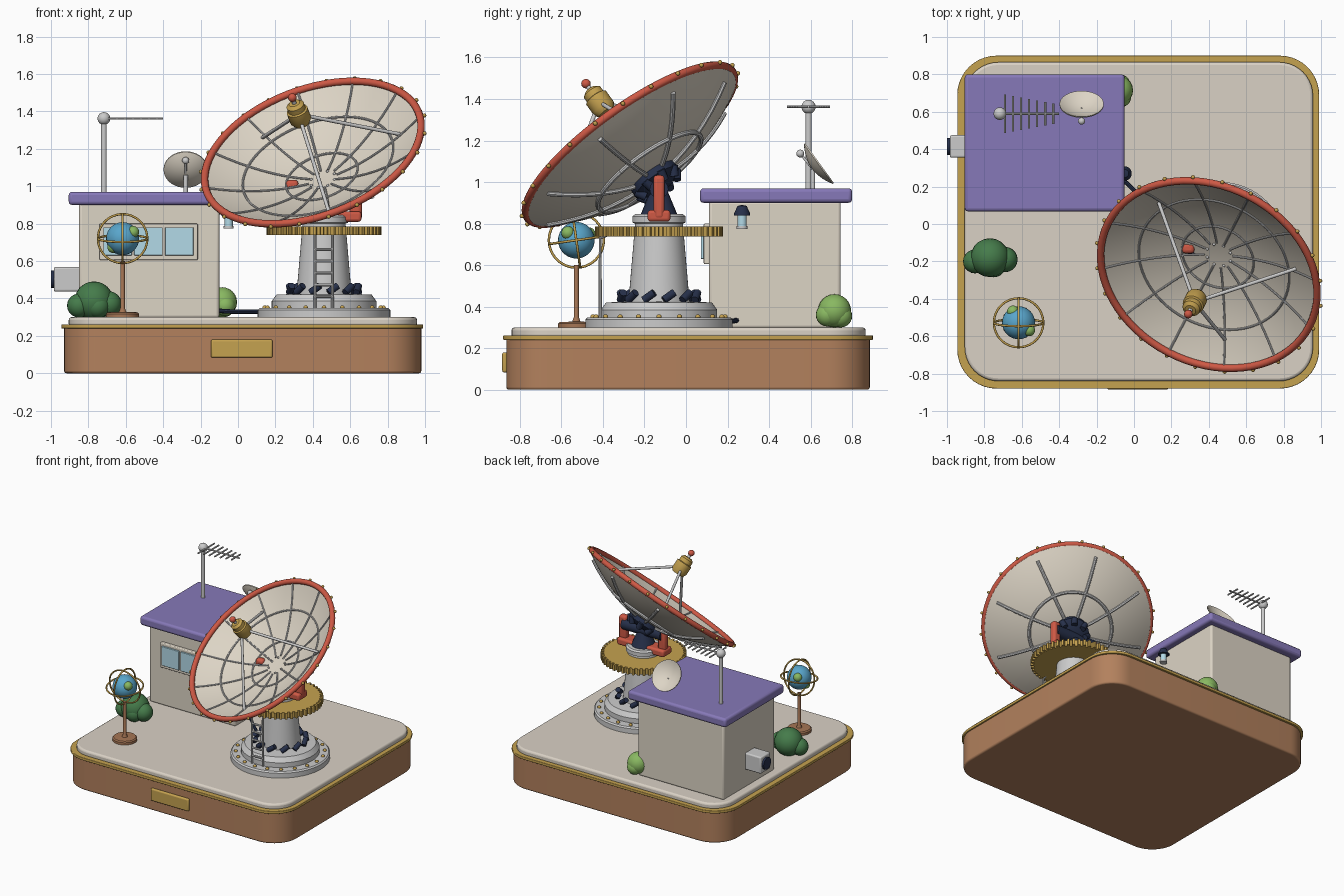
import bpy, bmesh, math
from mathutils import Vector, Matrix
from math import sin, cos, pi, radians

if "Cube" in bpy.data.objects:
    bpy.data.objects.remove(bpy.data.objects["Cube"])

COL = dict(wood=(.45, .22, .11), gold=(.56, .36, .08), cream=(.72, .66, .56), purple=(.24, .19, .48),
           navy=(.02, .03, .07), red=(.62, .10, .06), blue=(.10, .38, .60), glass=(.45, .70, .80),
           green=(.06, .20, .07), lime=(.25, .48, .12), stone=(.70, .64, .56), bronze=(.38, .18, .09))
MATS = {}
for k, c in COL.items():
    MATS[k] = bpy.data.materials.new(k)
    MATS[k].diffuse_color = (*c, 1)


def finish(ob, name, col=None, bevel=0, M=None):
    ob.name = name
    if col:
        ob.data.materials.clear()
        ob.data.materials.append(MATS[col])
    if M is not None:
        ob.matrix_world = M @ ob.matrix_world
    if bevel:
        b = ob.modifiers.new("bevel", 'BEVEL')
        b.width, b.segments, b.limit_method = bevel, 3, 'ANGLE'
    bpy.ops.object.select_all(action='DESELECT')
    ob.select_set(True)
    bpy.context.view_layer.objects.active = ob
    bpy.ops.object.shade_smooth_by_angle(angle=radians(35))
    return ob


def from_bm(bm, name, col, bevel=0, M=None):
    bmesh.ops.recalc_face_normals(bm, faces=bm.faces)
    me = bpy.data.meshes.new(name)
    bm.to_mesh(me)
    bm.free()
    ob = bpy.data.objects.new(name, me)
    bpy.context.collection.objects.link(ob)
    return finish(ob, name, col, bevel, M)


def box(name, x, y, z, col=None, bevel=.01):
    bm = bmesh.new()
    S = Matrix.Diagonal((x[1] - x[0], y[1] - y[0], z[1] - z[0], 1))
    T = Matrix.Translation((sum(x) / 2, sum(y) / 2, sum(z) / 2))
    bmesh.ops.create_cube(bm, size=1, matrix=T @ S)
    return from_bm(bm, name, col, bevel)


def prism(name, pts, z0, z1, col=None, bevel=0):
    bm = bmesh.new()
    f = bm.faces.new([bm.verts.new((*p, z0)) for p in pts])
    r = bmesh.ops.extrude_face_region(bm, geom=[f])
    bmesh.ops.translate(bm, vec=(0, 0, z1 - z0), verts=[v for v in r['geom'] if isinstance(v, bmesh.types.BMVert)])
    return from_bm(bm, name, col, bevel)


def lathe(name, prof, loc=(0, 0, 0), col=None, M=None, seg=48):
    bm = bmesh.new()
    vs = [bm.verts.new((r, 0, z)) for r, z in prof]
    es = [bm.edges.new(p) for p in zip(vs, vs[1:])]
    bmesh.ops.spin(bm, geom=vs + es, cent=(0, 0, 0), axis=(0, 0, 1), angle=2 * pi, steps=seg)
    bmesh.ops.remove_doubles(bm, verts=bm.verts, dist=1e-5)
    return from_bm(bm, name, col, 0, Matrix.Translation(loc) if M is None else M)


def cyl(name, a, b, r, col=None, r2=None, M=None, seg=20):
    a, b = Vector(a), Vector(b)
    bm = bmesh.new()
    T = Matrix.Translation((a + b) / 2) @ (b - a).to_track_quat('Z', 'Y').to_matrix().to_4x4()
    bmesh.ops.create_cone(bm, cap_ends=True, segments=seg, radius1=r, radius2=r if r2 is None else r2,
                          depth=(b - a).length, matrix=T)
    return from_bm(bm, name, col, 0, M)


def balls(name, items, col=None, M=None, u=20, v=12):
    """Several spheres (position, radius) in one object."""
    bm = bmesh.new()
    for p, r in items:
        bmesh.ops.create_uvsphere(bm, u_segments=u, v_segments=v, radius=r, matrix=Matrix.Translation(p))
    return from_bm(bm, name, col, 0, M)


def tubes(name, paths, r, col=None, M=None):
    cu = bpy.data.curves.new(name, 'CURVE')
    cu.dimensions, cu.bevel_depth, cu.bevel_resolution, cu.use_fill_caps = '3D', r, 2, True
    for path in paths:
        s = cu.splines.new('POLY')
        s.points.add(len(path) - 1)
        for q, p in zip(s.points, path):
            q.co = (*p, 1)
    ob = bpy.data.objects.new(name, cu)
    bpy.context.collection.objects.link(ob)
    bpy.ops.object.select_all(action='DESELECT')
    ob.select_set(True)
    bpy.context.view_layer.objects.active = ob
    bpy.ops.object.convert(target='MESH')
    return finish(bpy.context.object, name, col, 0, M)


def torus(name, R, r, col, M):
    bpy.ops.mesh.primitive_torus_add(major_radius=R, minor_radius=r, major_segments=72, minor_segments=12)
    return finish(bpy.context.object, name, col, 0, M)


def rounded(x0, x1, y0, y1, r):
    return [(cx + r * cos(a), cy + r * sin(a))
            for cx, cy, q in ((x1 - r, y1 - r, 0), (x0 + r, y1 - r, 1), (x0 + r, y0 + r, 2), (x1 - r, y0 + r, 3))
            for a in [(q + i / 10) * pi / 2 for i in range(11)]]


def polar(R, n, z=0, c=(0, 0), off=0):
    return [(c[0] + R * cos(2 * pi * (i + off) / n), c[1] + R * sin(2 * pi * (i + off) / n), z) for i in range(n)]


# Base, trim, top slab, blank plaque
prism("wood_base", rounded(-.93, .98, -.865, .885, .2), 0, .25, 'wood', .012)
prism("base_trim", rounded(-.945, .99, -.88, .90, .21), .24, .262, 'gold', .004)
prism("platform_top", rounded(-.905, .957, -.84, .865, .18), .25, .30, 'stone', .015)
box("plaque", (-.145, .185), (-.885, -.86), (.083, .18), 'gold')

# Control building
box("building_walls", (-.85, -.10), (.11, .745), (.295, .91), 'cream', .015)
box("building_roof", (-.905, -.05), (.067, .80), (.90, .97), 'purple', .018)
box("window_frame", (-.74, -.215), (.085, .115), (.605, .80), 'cream', .006)
for i in range(3):
    x = -.72 + i * .165
    box(f"window_pane_{i}", (x, x + .152), (.072, .1), (.63, .78), 'glass', .003)
box("vent_unit", (-.985, -.84), (.355, .475), (.437, .568))
cyl("vent_fan", (-1, .415, .503), (-.96, .415, .503), .046, 'navy')
cyl("wall_lamp_arm", (-.11, .27, .86), (-.05, .27, .86), .01, 'navy')
lathe("wall_lamp_cap", [(0, .89), (.022, .885), (.038, .85), (.038, .84), (0, .84)], (-.05, .27, 0), 'navy', seg=20)
cyl("wall_lamp_glass", (-.05, .27, .785), (-.05, .27, .842), .022, 'glass')
cyl("wall_lamp_foot", (-.05, .27, .775), (-.05, .27, .788), .027)

# Roof mast with comb antenna
cyl("roof_mast", (-.717, .59, .96), (-.717, .59, 1.36), .015)
balls("mast_ball", [((-.717, .59, 1.362), .034)])
tubes("comb_antenna", [[(-.717, .59, 1.362), (-.40, .59, 1.362)]] +
      [[(-.69 + i * .043, .59 - h, 1.362), (-.69 + i * .043, .59 + h, 1.362)]
       for i in range(7) for h in [.103 - i * .008]], .006)

# Small roof dish, its post and receiver
n2 = Vector((0, .81, .586)).normalized()
M2 = Matrix.Translation((-.28, .637, 1.087)) @ n2.to_track_quat('Z', 'Y').to_matrix().to_4x4()
q = [.118 * i / 8 for i in range(9)]
lathe("roof_dish", [(r, -.038 * (1 - (r / .118) ** 2)) for r in q] +
      [(r, .007 - .038 * (1 - (r / .118) ** 2)) for r in q[::-1]], col='cream', M=M2, seg=36)
cyl("roof_dish_post", (-.28, .61, .96), (-.28, .61, 1.06), .012)
cyl("roof_dish_arm", (-.28, .605, 1.07), (-.28, .55, 1.137), .006)
balls("roof_dish_receiver", [((-.28, .55, 1.137), .019)])

# Bushes
balls("front_bush", [((-.77, -.18, .387), .104), ((-.85, -.20, .362), .064), ((-.69, -.19, .37), .068),
                     ((-.75, -.22, .36), .065)], 'green')
balls("back_bush", [((-.085, .715, .38), .08), ((-.07, .68, .36), .055), ((-.075, .745, .355), .055)], 'lime')

# Globe on a stand with three hoops
g = Vector((-.617, -.528, .72))
lathe("globe_foot", [(0, .30), (.088, .30), (.088, .318), (.08, .326), (.02, .328), (.012, .35), (.012, .60), (0, .60)],
      (g.x, g.y, 0), 'bronze')
balls("globe", [(g, .088)], 'blue', u=32, v=20)
balls("globe_land", [(g + Vector(o), .032) for o in ((.056, -.04, .035), (-.03, .06, .03), (-.05, -.01, -.045))], 'lime')
for i, e in enumerate(((0, 0, 0), (pi / 2, 0, 0), (0, pi / 2, 0))):
    torus(f"globe_hoop_{i}", .132, .006, 'gold',
          Matrix.Translation(g) @ Matrix.Rotation(radians(8), 4, 'X') @ Matrix.Diagonal((1, 1, 1, 1))
          @ Matrix.Rotation(e[0], 4, 'X') @ Matrix.Rotation(e[1], 4, 'Y'))

# Pedestal
P = (.46, -.13)
lathe("pedestal", [(0, .30), (.355, .30), (.355, .338), (.345, .348), (.28, .348), (.28, .385), (.255, .42), (.147, .425),
                   (.115, .80), (.128, .805), (.128, .835), (.115, .845), (0, .845)], (*P, 0), seg=64)
balls("flange_bolts", [(p, .013) for p in polar(.318, 20, .35, P)], 'gold', u=10, v=6)
for i, (x, y, z) in enumerate(polar(.185, 12, .45, P, .5)):
    t = Vector((P[1] - y, x - P[0], 0)).normalized() * .026 + Vector((0, 0, .018))
    cyl(f"tower_clamp_{i}", Vector((x, y, z)) - t, Vector((x, y, z)) + t, .019, 'navy', seg=12)
gear = []
for i in range(48):
    for da, r in ((0, .285), (.45, .285), (.52, .307), (.93, .307)):
        a = 2 * pi * (i + da) / 48
        gear.append((P[0] + r * cos(a), P[1] + r * sin(a)))
prism("turning_gear", gear, .738, .785, 'gold')
tubes("ladder", [[(x, -.413, .34), (x, -.413, .73), (x, -.38, .745)] for x in (.412, .506)] +
      [[(.412, -.413, z), (.506, -.413, z)] for z in [.41 + i * .063 for i in range(5)]], .008)
tubes("power_cable", [[(-.12, .25, .335), (-.04, .22, .33), (.05, .13, .33), (.16, .03, .33), (.22, -.02, .34)]], .012, 'navy')

# Yoke and pivot
box("yoke_base", (.25, .66), (-.185, -.075), (.81, .865), 'red', .015)
for s, side in ((-1, "left"), (1, "right")):
    x = P[0] + s * .17
    box(f"yoke_arm_{side}", (x - .033, x + .033), (-.157, -.103), (.82, 1.033), 'red', .018)
cyl("pivot_shaft", (.29, -.13, .965), (.63, -.13, .965), .045, 'navy')
cyl("pivot_cone", (*P, .84), (*P, .96), .09, 'navy', .04)

# Main dish, built along local z and turned to its pointing direction
R, D = .605, .19
n = Vector((-.29, -.56, .777)).normalized()
e1 = Vector((0, 0, 1)).cross(n).normalized()
e2 = n.cross(e1)
M = Matrix((e1, e2, n)).transposed().to_4x4()
M.translation = (.40, -.27, 1.18)


def on(r, a, lift=0):
    return (r * cos(a), r * sin(a), -D * (1 - (r / R) ** 2) + lift)


rr = [R * i / 16 for i in range(17)]
lathe("main_dish", [(r, on(r, 0)[2]) for r in rr] + [(r, on(r, 0, -.018)[2]) for r in rr[::-1]], col='cream', M=M, seg=72)
torus("dish_rim", R, .02, 'red', M)
balls("rim_bolts", [(p, .011) for p in polar(.629, 24)], 'gold', M, 10, 6)
tubes("dish_inner_ribs", [[on(.08 + .065 * k, 2 * pi * i / 12, .004) for k in range(9)] for i in range(12)] +
      [[on(r, 2 * pi * k / 64, .004) for k in range(65)] for r in (.2, .42)], .006, M=M)
tubes("dish_back_ribs", [[on(.08 + .068 * k, 2 * pi * i / 8 + .2, -.025) for k in range(8)] for i in range(8)] +
      [[on(.30, 2 * pi * k / 64, -.025) for k in range(65)]], .012, M=M)
balls("dish_hub_bolts", [(p, .008) for p in polar(.07, 8, -D + .004)], None, M, 10, 6)
lathe("dish_hub", [(0, -.20), (.125, -.20), (.125, -.235), (.075, -.265), (0, -.265)], col='navy', M=M, seg=32)
for i, p in enumerate(polar(.12, 8, -.225)):
    cyl(f"hub_clamp_{i}", p, (p[0] * .75, p[1] * .75, -.27), .022, 'navy', M=M, seg=12)

# Feed horn on three struts
lathe("feed_horn", [(0, .20), (.042, .20), (.058, .225), (.058, .29), (.048, .295), (.048, .325), (.03, .34), (0, .34)],
      col='gold', M=M, seg=32)
cyl("feed_stem", (0, 0, .33), (0, 0, .38), .012, M=M)
balls("feed_tip", [((0, 0, .378), .023)], 'red', M)
for i, a in enumerate((152, 32, -60)):
    cyl(f"feed_strut_{i}", on(.47, radians(a)), (.04 * cos(radians(a)), .04 * sin(radians(a)), .235), .010, M=M, seg=12)

for m in bpy.data.materials:
    if m.users and not m.is_grease_pencil:
        m.use_nodes = True
        m.node_tree.nodes["Principled BSDF"].inputs["Base Color"].default_value = m.diffuse_color
